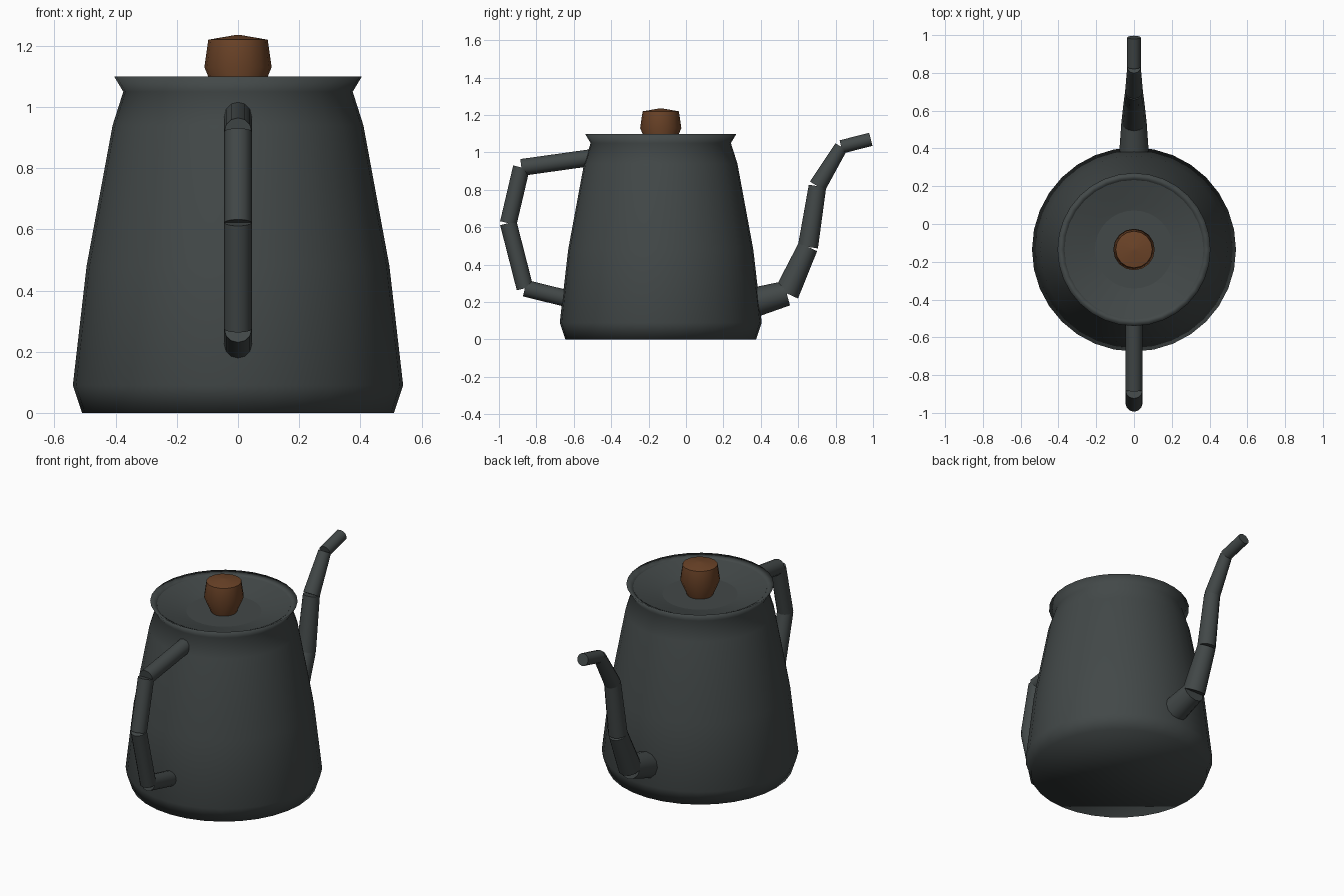
import bpy
import bmesh
import math
from mathutils import Vector

if "Cube" in bpy.data.objects:
    bpy.data.objects.remove(bpy.data.objects["Cube"], do_unlink=True)

AXIS_Y = -0.135  # the pot sits forward of centre to balance the spout


def make_material(name, rgb):
    mat = bpy.data.materials.new(name)
    mat.use_nodes = True
    mat.diffuse_color = (*rgb, 1)
    mat.node_tree.nodes["Principled BSDF"].inputs["Base Color"].default_value = (*rgb, 1)
    return mat


charcoal = make_material("charcoal_metal", (0.055, 0.065, 0.065))
wood = make_material("brown_wood", (0.15, 0.057, 0.021))


def finish(name, bm, mat, sharp_angle=None):
    bmesh.ops.recalc_face_normals(bm, faces=bm.faces)
    mesh = bpy.data.meshes.new(name)
    bm.to_mesh(mesh)
    bm.free()
    mesh.materials.append(mat)
    obj = bpy.data.objects.new(name, mesh)
    bpy.context.collection.objects.link(obj)
    bpy.ops.object.select_all(action="DESELECT")
    obj.select_set(True)
    bpy.context.view_layer.objects.active = obj
    if sharp_angle is None:
        bpy.ops.object.shade_smooth()
    else:
        bpy.ops.object.shade_smooth_by_angle(angle=math.radians(sharp_angle))
    return obj


def lathe(name, profile, mat, sides, sharp_angle=None):
    """Turn (radius, height) points round the pot axis and cap both ends."""
    bm = bmesh.new()
    rings = []
    for r, z in profile:
        angles = [2 * math.pi * i / sides for i in range(sides)]
        rings.append([bm.verts.new((r * math.cos(a), AXIS_Y + r * math.sin(a), z))
                      for a in angles])
    for low, high in zip(rings, rings[1:]):
        for i in range(sides):
            j = (i + 1) % sides
            bm.faces.new((low[i], low[j], high[j], high[i]))
    bm.faces.new(rings[0])
    bm.faces.new(rings[-1])
    return finish(name, bm, mat, sharp_angle)


def jointed_tube(name, path, mat, sides=12):
    """Straight, square-ended tube pieces along (y, z, radius) points."""
    bm = bmesh.new()
    for (y1, z1, r1), (y2, z2, r2) in zip(path, path[1:]):
        start, end = Vector((0, y1, z1)), Vector((0, y2, z2))
        piece = bmesh.ops.create_cone(
            bm, cap_ends=True, segments=sides, radius1=r1, radius2=r2,
            depth=(end - start).length)
        turn = Vector((0, 0, 1)).rotation_difference(end - start).to_matrix()
        bmesh.ops.rotate(bm, verts=piece["verts"], cent=(0, 0, 0), matrix=turn)
        bmesh.ops.translate(bm, verts=piece["verts"], vec=(start + end) / 2)
    return finish(name, bm, mat, 40)


# Pot with chamfered foot and flared rim
lathe("pot_body", [(0.51, 0), (0.54, 0.09), (0.495, 0.48), (0.41, 0.94),
                   (0.375, 1.05), (0.405, 1.10), (0.365, 1.08), (0.355, 1.03)],
      charcoal, 32)

# Dished lid inside the rim
lathe("lid", [(0.368, 1.04), (0.368, 1.082), (0.25, 1.05), (0.12, 1.02), (0.03, 1.01)],
      charcoal, 32, 40)

# Tapered wooden knob
lathe("lid_knob", [(0.055, 1.0), (0.11, 1.13), (0.097, 1.22), (0.01, 1.235)],
      wood, 16, 50)

# Handle at the front, spout at the back
jointed_tube("handle", [(-0.48, 0.976, 0.045), (-0.88, 0.92, 0.045), (-0.95, 0.622, 0.045),
                        (-0.861, 0.274, 0.045), (-0.60, 0.21, 0.045)], charcoal)
jointed_tube("spout", [(0.28, 0.175, 0.085), (0.538, 0.247, 0.067), (0.652, 0.495, 0.054),
                       (0.703, 0.82, 0.047), (0.83, 1.03, 0.036), (0.988, 1.07, 0.036)], charcoal)
